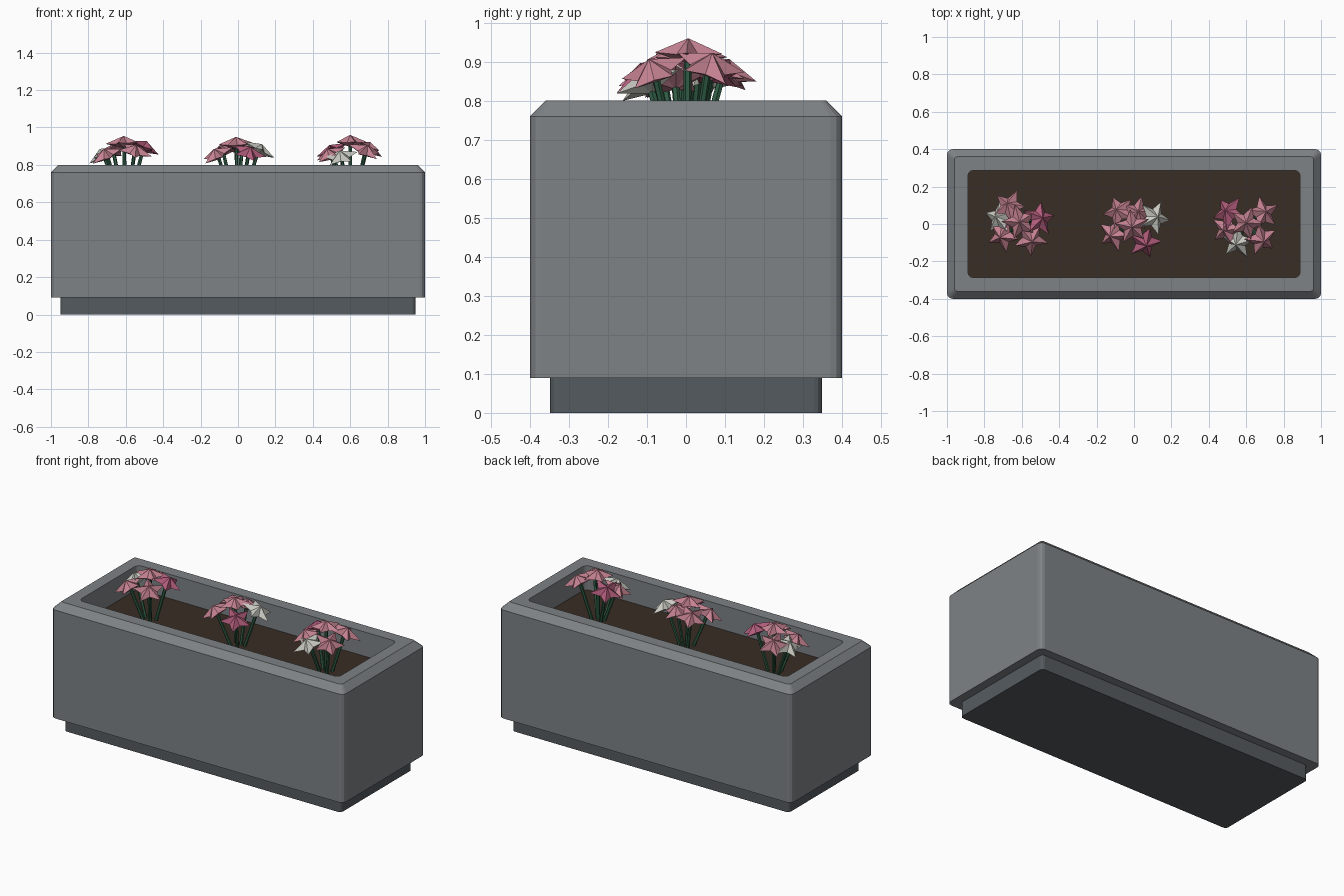
import bpy, bmesh, math, random
from mathutils import Vector, Matrix

if "Cube" in bpy.data.objects:
    bpy.data.objects.remove(bpy.data.objects["Cube"])

random.seed(4)


def material(name, col):
    m = bpy.data.materials.new(name)
    m.diffuse_color = (*col, 1)
    m.use_nodes = True
    m.node_tree.nodes["Principled BSDF"].inputs["Base Color"].default_value = m.diffuse_color
    return m


CONCRETE = material("concrete", (0.21, 0.225, 0.235))
DARK = material("dark_concrete", (0.09, 0.105, 0.115))
SOIL = material("soil", (0.04, 0.026, 0.018))
GREEN = material("stem_green", (0.03, 0.11, 0.06))
PETALS = {
    "pink": material("pink", (0.55, 0.22, 0.28)),
    "rose": material("rose", (0.45, 0.11, 0.2)),
    "white": material("white", (0.6, 0.6, 0.55)),
}


def finish(name, bm, mat):
    bmesh.ops.recalc_face_normals(bm, faces=bm.faces)
    me = bpy.data.meshes.new(name)
    bm.to_mesh(me)
    bm.free()
    me.materials.append(mat)
    ob = bpy.data.objects.new(name, me)
    bpy.context.collection.objects.link(ob)
    return ob


def rounded_loft(name, rings, mat, seg=3):
    """Loft through rounded rectangles given as (half_x, half_y, z, corner radius)."""
    bm = bmesh.new()
    loops = []
    for hx, hy, z, r in rings:
        loop = []
        for q, (sx, sy) in enumerate([(1, 1), (-1, 1), (-1, -1), (1, -1)]):
            for i in range(seg + 1):
                a = (q + i / seg) * math.pi / 2
                loop.append(bm.verts.new((sx * (hx - r) + r * math.cos(a),
                                          sy * (hy - r) + r * math.sin(a), z)))
        loops.append(loop)
    n = len(loops[0])
    for a, b in zip(loops, loops[1:]):
        for i in range(n):
            j = (i + 1) % n
            bm.faces.new((a[i], a[j], b[j], b[i]))
    bm.faces.new(loops[0])
    bm.faces.new(loops[-1])
    return finish(name, bm, mat)


# Planter box with chamfered rim and hollow inside
rounded_loft("planter_box", [
    (1.0, 0.4, 0.09, 0.03), (1.0, 0.4, 0.76, 0.03), (0.96, 0.36, 0.80, 0.015),
    (0.888, 0.287, 0.80, 0.03), (0.888, 0.287, 0.60, 0.03)], CONCRETE)

# Recessed foot
rounded_loft("plinth", [(0.948, 0.348, 0, 0.02), (0.948, 0.348, 0.09, 0.02)], DARK)

# Soil bed
rounded_loft("soil", [(0.888, 0.287, 0.61, 0.03), (0.888, 0.287, 0.65, 0.03)], SOIL)


def blossom(name, pos, axis, spin, mat, tip=0.095):
    """Closed five-pointed star flower with a raised centre."""
    bm = bmesh.new()
    top = bm.verts.new((0, 0, 0.03))
    low = bm.verts.new((0, 0, -0.035))
    ring = []
    for i in range(10):
        r, z = (tip * random.uniform(0.92, 1.06), -0.008) if i % 2 == 0 else (0.048, -0.012)
        a = spin + i * math.pi / 5
        ring.append(bm.verts.new((r * math.cos(a), r * math.sin(a), z)))
    for i in range(10):
        j = (i + 1) % 10
        bm.faces.new((ring[i], ring[j], top))
        bm.faces.new((ring[j], ring[i], low))
    rot = Vector((0, 0, 1)).rotation_difference(axis).to_matrix().to_4x4()
    bm.transform(Matrix.Translation(pos) @ rot)
    finish(name, bm, mat)


def stem(name, a, b, radius=0.01):
    bm = bmesh.new()
    d = b - a
    bmesh.ops.create_cone(bm, cap_ends=True, segments=6, radius1=radius,
                          radius2=radius, depth=d.length)
    rot = d.to_track_quat('Z', 'Y').to_matrix().to_4x4()
    bm.transform(Matrix.Translation((a + b) / 2) @ rot)
    finish(name, bm, GREEN)


# Flower clumps: centre x, then blossoms as (dx, dy, z, colour)
CLUMPS = {
    -0.6: [(-0.125, 0.035, 0.86, "white"), (-0.07, 0.1, 0.88, "pink"),
           (0.1, 0.03, 0.90, "rose"), (0.05, -0.085, 0.88, "pink"),
           (-0.105, -0.065, 0.86, "pink"), (-0.01, 0.01, 0.925, "pink")],
    0.0: [(0.115, 0.035, 0.885, "white"), (-0.085, 0.07, 0.88, "pink"),
          (0.06, -0.105, 0.87, "rose"), (-0.115, -0.06, 0.86, "pink"),
          (-0.01, -0.015, 0.92, "pink"), (0.02, 0.06, 0.89, "pink")],
    0.6: [(-0.05, -0.1, 0.85, "white"), (-0.1, 0.065, 0.88, "rose"),
          (0.095, 0.06, 0.895, "pink"), (0.085, -0.085, 0.88, "pink"),
          (-0.11, -0.03, 0.86, "pink"), (0.0, 0.005, 0.93, "pink")],
}
for c, (cx, flowers) in enumerate(CLUMPS.items(), 1):
    for k, (dx, dy, z, col) in enumerate(flowers, 1):
        pos = Vector((cx + dx, dy, z))
        root = Vector((cx + dx * 0.3, dy * 0.3, 0.64))
        axis = Vector((dx * 4.5, dy * 4.5, 1)).normalized()
        blossom(f"blossom_{c}_{k}", pos, axis, random.uniform(0, 1.25), PETALS[col])
        stem(f"stem_{c}_{k}", root, pos - axis * 0.02)
